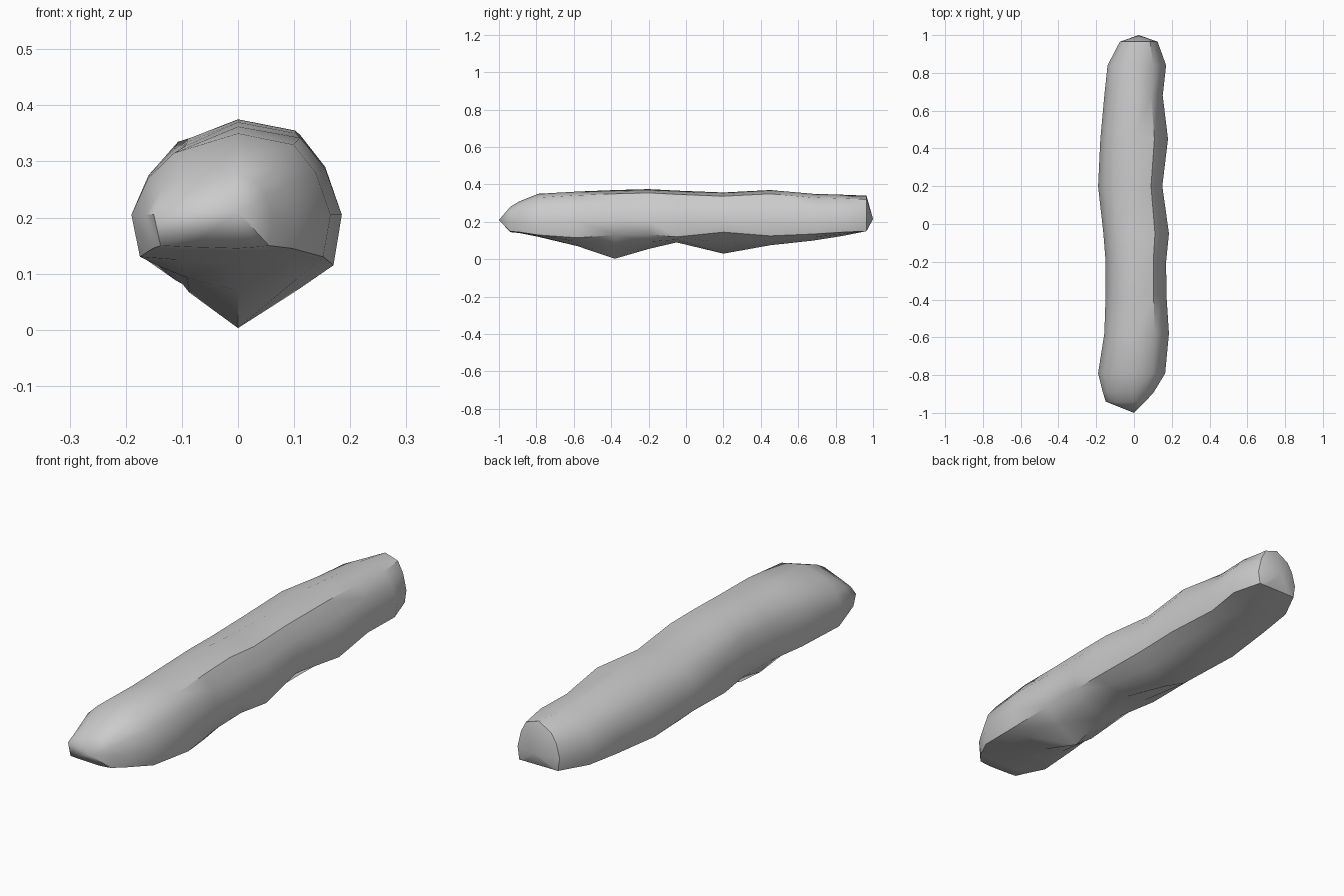
import bpy
import bmesh
import math

default_cube = bpy.data.objects.get("Cube")
if default_cube:
    bpy.data.objects.remove(default_cube, do_unlink=True)


def make_material(name, colour):
    material = bpy.data.materials.new(name)
    material.use_nodes = True
    material.diffuse_color = colour
    shader = material.node_tree.nodes["Principled BSDF"]
    shader.inputs["Base Color"].default_value = colour
    shader.inputs["Roughness"].default_value = 0.8
    return material


# Stations along the body: y, right edge, left edge, top, crease, keel
STATIONS = [
    (-.94, -.15, .06, .28, .15, .145),
    (-.89, -.165, .105, .31, .145, .14),
    (-.79, -.19, .165, .35, .13, .12),
    (-.58, -.157, .185, .362, .115, .07),
    (-.38, -.15, .172, .37, .13, .003),
    (-.2, -.15, .17, .375, .132, .055),
    (-.05, -.162, .185, .367, .12, .09),
    (.2, -.19, .15, .357, .145, .03),
    (.45, -.178, .18, .37, .125, .075),
    (.68, -.157, .152, .35, .135, .1),
    (.84, -.14, .17, .345, .145, .125),
    (.965, -.075, .125, .34, .15, .15),
]
WAIST = .205


def cross_section(station):
    """Ring of points from the top ridge, round the left and under the keel."""
    y, right, left, top, crease, keel = station
    middle = (right + left) / 2 if y > .9 else 0

    def flank(edge, drop):
        shoulder = top - drop
        span = edge - middle
        return [
            (middle + span * .6, shoulder),
            (middle + span * .84, WAIST + (shoulder - WAIST) * .6),
            (edge, WAIST),
            (middle + span * .92, crease),
            (middle + span * .58, keel + (crease - keel) * .5),
        ]

    ring = [(middle, top)] + flank(left, .02)
    ring += [(middle, keel)] + flank(right, .035)[::-1]
    return [(x, y, z) for x, z in ring]


# Rocky body: loft of the cross sections, closed with pointed ends
bm = bmesh.new()
rings = [[bm.verts.new(p) for p in cross_section(s)] for s in STATIONS]
count = len(rings[0])
for near, far in zip(rings, rings[1:]):
    for i in range(count):
        j = (i + 1) % count
        bm.faces.new((near[i], near[j], far[j], far[i]))

for ring, tip in ((rings[0], (0, -1, .21)), (rings[-1], (.025, 1, .215))):
    point = bm.verts.new(tip)
    for i in range(count):
        bm.faces.new((ring[i], ring[(i + 1) % count], point))

bmesh.ops.recalc_face_normals(bm, faces=bm.faces[:])
mesh = bpy.data.meshes.new("long_rock")
bm.to_mesh(mesh)
bm.free()

rock = bpy.data.objects.new("long_rock", mesh)
bpy.context.collection.objects.link(rock)
mesh.materials.append(make_material("stone grey", (.6, .6, .6, 1)))

# Smooth flanks with a sharp lower crease
bpy.ops.object.select_all(action="DESELECT")
rock.select_set(True)
bpy.context.view_layer.objects.active = rock
bpy.ops.object.shade_smooth_by_angle(angle=math.radians(42))
